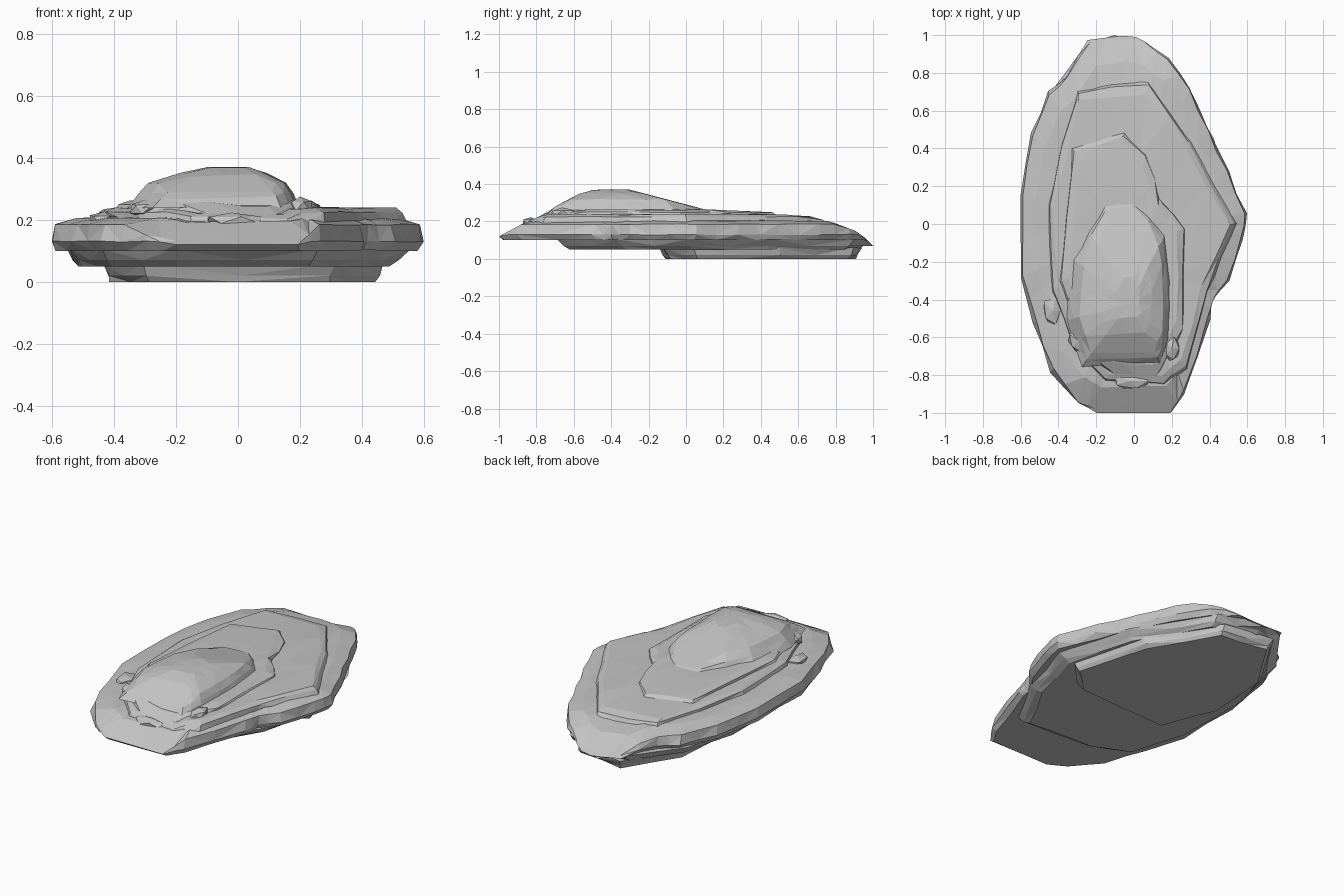
import bpy
import bmesh
import random
from mathutils import Vector

random.seed(4)
if "Cube" in bpy.data.objects:
    bpy.data.objects.remove(bpy.data.objects["Cube"], do_unlink=True)

# Single stone colour
stone = bpy.data.materials.new("stone grey")
stone.use_nodes = True
stone.diffuse_color = (0.55, 0.55, 0.55, 1)
stone.node_tree.nodes["Principled BSDF"].inputs["Base Color"].default_value = stone.diffuse_color

# Lengthwise ridge line: highest z allowed at each y
RIDGE = [(-1, .12), (-.87, .19), (-.75, .24), (-.7, .28), (-.53, .37), (-.3, .37),
         (.1, .265), (.45, .25), (.62, .24), (.8, .19), (.93, .14), (1, .07)]


def ridge_height(y):
    for (y0, z0), (y1, z1) in zip(RIDGE, RIDGE[1:]):
        if y <= y1:
            return z0 + (z1 - z0) * max(0, y - y0) / (y1 - y0)
    return RIDGE[-1][1]


def clamp(value, limit):
    return max(-limit, min(limit, value))


def finish(name, bm):
    """Turn a bmesh into a flat-shaded stone object."""
    bmesh.ops.recalc_face_normals(bm, faces=bm.faces)
    mesh = bpy.data.meshes.new(name)
    bm.to_mesh(mesh)
    bm.free()
    mesh.materials.append(stone)
    obj = bpy.data.objects.new(name, mesh)
    bpy.context.collection.objects.link(obj)
    return obj


def layer(name, outline, rings, rough, centre=None):
    """Loft a chipped slab: rings are (scale of the outline, height)."""
    points = [Vector(p) for p in outline]
    middle = Vector(centre) if centre else sum(points, Vector((0, 0))) / len(points)
    # Split every edge once so the rim can be chipped
    rim = []
    for here, after in zip(points, points[1:] + points[:1]):
        rim += [here, (here + after) / 2]
    bm = bmesh.new()
    loops = []
    for scale, height in rings:
        loop = []
        for p in rim:
            chip = Vector((random.uniform(-rough, rough), random.uniform(-rough, rough)))
            q = middle + (p - middle) * scale + chip
            x, y = clamp(q.x, .6), clamp(q.y, 1)
            z = height + random.uniform(-rough, rough) * .3 if height > .12 else height
            loop.append(bm.verts.new((x, y, min(z, ridge_height(y)))))
        loops.append(loop)
    count = len(rim)
    for low, high in zip(loops, loops[1:]):
        for i in range(count):
            j = (i + 1) % count
            if i % 2:
                bm.faces.new((low[i], low[j], high[j]))
                bm.faces.new((low[i], high[j], high[i]))
            else:
                bm.faces.new((low[i], low[j], high[i]))
                bm.faces.new((low[j], high[j], high[i]))
    # Close the underside and the top with fans
    for loop, (scale, height) in ((loops[0], rings[0]), (loops[-1], rings[-1])):
        tip = bm.verts.new((middle.x, middle.y, min(height, ridge_height(middle.y))))
        for i in range(count):
            bm.faces.new((loop[i], loop[(i + 1) % count], tip))
    return finish(name, bm)


def chip(name, location, size):
    """Small loose angular fragment."""
    bm = bmesh.new()
    bmesh.ops.create_icosphere(bm, subdivisions=1, radius=1)
    for v in bm.verts:
        v.co *= random.uniform(.7, 1.1)
        v.co = Vector(location) + v.co * Vector(size)
    return finish(name, bm)


# Wide main slab
layer("main_slab",
      [(.6, .05), (.5, .28), (.4, .5), (.3, .72), (.18, .88), (.06, .97), (-.05, 1),
       (-.24, .98), (-.36, .78), (-.45, .7), (-.55, .48), (-.6, .15), (-.6, -.28),
       (-.53, -.52), (-.44, -.78), (-.3, -.95), (-.2, -1), (.2, -1), (.27, -.9),
       (.4, -.5), (.42, -.4), (.5, -.3), (.57, -.08)],
      [(.97, .1), (1, .13), (.985, .185), (.86, .205), (.6, .21)], .007, (0, 0))

# Two stepped ledges underneath
layer("middle_ledge",
      [(-.2, -.65), (.25, -.67), (.42, -.35), (.53, .02), (.4, .45), (.15, .88), (-.1, .97),
       (-.25, .93), (-.45, .65), (-.54, .3), (-.53, -.2), (-.42, -.55)],
      [(.94, .05), (.98, .07), (1.03, .105)], .008)
layer("bottom_ledge",
      [(.3, -.1), (.45, .05), (.33, .5), (.1, .88), (-.2, .92), (-.4, .6), (-.42, .2),
       (-.3, -.12)],
      [(.97, 0), (1, .02), (1.04, .06)], .008)

# Raised plates on top
layer("broad_upper_plate",
      [(.07, .74), (.3, .42), (.53, 0), (.38, -.35), (.27, -.75), (.15, -.85), (-.15, -.82),
       (-.31, -.65), (-.42, -.35), (-.45, .1), (-.3, .7)],
      [(1.04, .17), (1, .225), (.95, .237), (.6, .24)], .01)
layer("narrow_upper_plate",
      [(.06, .35), (.14, .12), (.26, -.03), (.25, -.55), (.12, -.8), (-.1, -.8),
       (-.28, -.65), (-.38, -.3), (-.32, .38), (-.05, .47)],
      [(1.05, .22), (1, .25), (.9, .263), (.6, .265)], .01)

# Domed crown
layer("crown",
      [(0, .1), (.15, -.08), (.18, -.3), (.17, -.6), (.12, -.71), (-.25, -.72),
       (-.32, -.5), (-.3, -.2), (-.15, .07)],
      [(1.12, .24), (1, .285), (.88, .318), (.55, .35), (.27, .37)], .007, (-.02, -.42))

# Broken fragments beside the crown
chip("right_fragment", (-.29, -.62, .235), (.07, .07, .035))
chip("left_fragment", (.2, -.66, .245), (.05, .08, .035))
chip("side_fragment", (-.43, -.46, .2), (.06, .09, .03))
chip("front_fragment", (-.02, -.83, .2), (.12, .05, .025))
